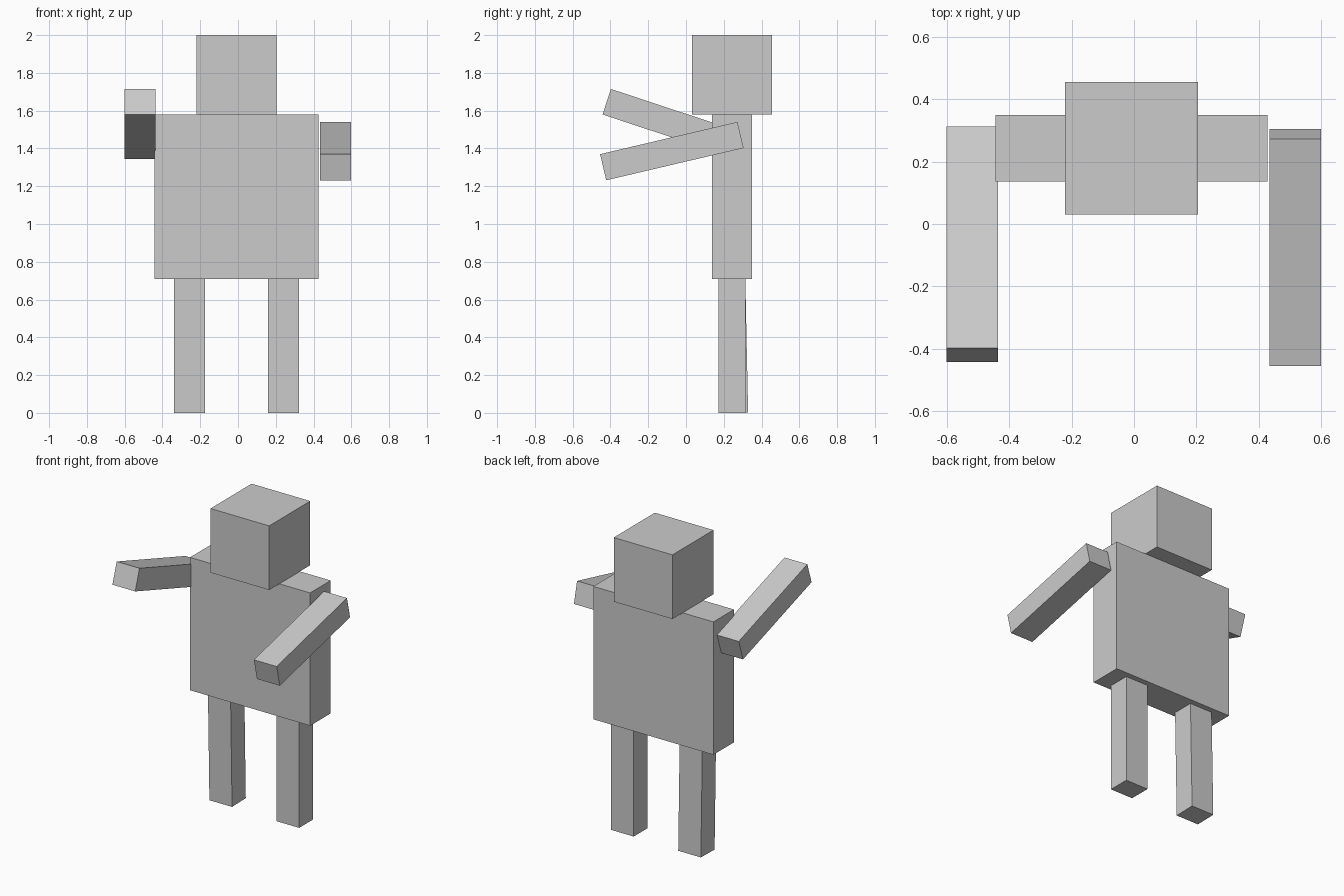
import bpy
from math import radians
from mathutils import Matrix, Vector

if "Cube" in bpy.data.objects:
    bpy.data.objects.remove(bpy.data.objects["Cube"])


def box(name, centre, size, tilt=0.0, pivot=None):
    """Box with baked size, tilted about the x axis around a pivot."""
    bpy.ops.mesh.primitive_cube_add(size=1)
    ob = bpy.context.object
    ob.name = ob.data.name = name
    centre = Vector(centre)
    pivot = Vector(pivot) if pivot else centre
    ob.data.transform(Matrix.Translation(centre - pivot) @ Matrix.Diagonal((*size, 1)))
    ob.location = pivot
    ob.rotation_euler.x = radians(tilt)
    return ob


# Head and torso
box("head", (-0.008, 0.243, 1.79), (0.425, 0.425, 0.42))
box("torso", (-0.008, 0.243, 1.145), (0.87, 0.213, 0.87))

# Arms reach forward: one raised, one lowered
ARM = (0.165, 0.747, 0.142)
box("raised_arm", (-0.518, -0.065, 1.53), ARM, -18.3)
box("lowered_arm", (0.516, -0.075, 1.386), ARM, 13.2)

# Legs hang from the hips, tops tucked into the torso, one swung slightly back
for name, x, tilt in (("left_leg", -0.256, 1.2), ("right_leg", 0.241, 0.0)):
    box(name, (x, 0.243, 0.3735), (0.164, 0.142, 0.747), tilt, (x, 0.243, 0.71))
